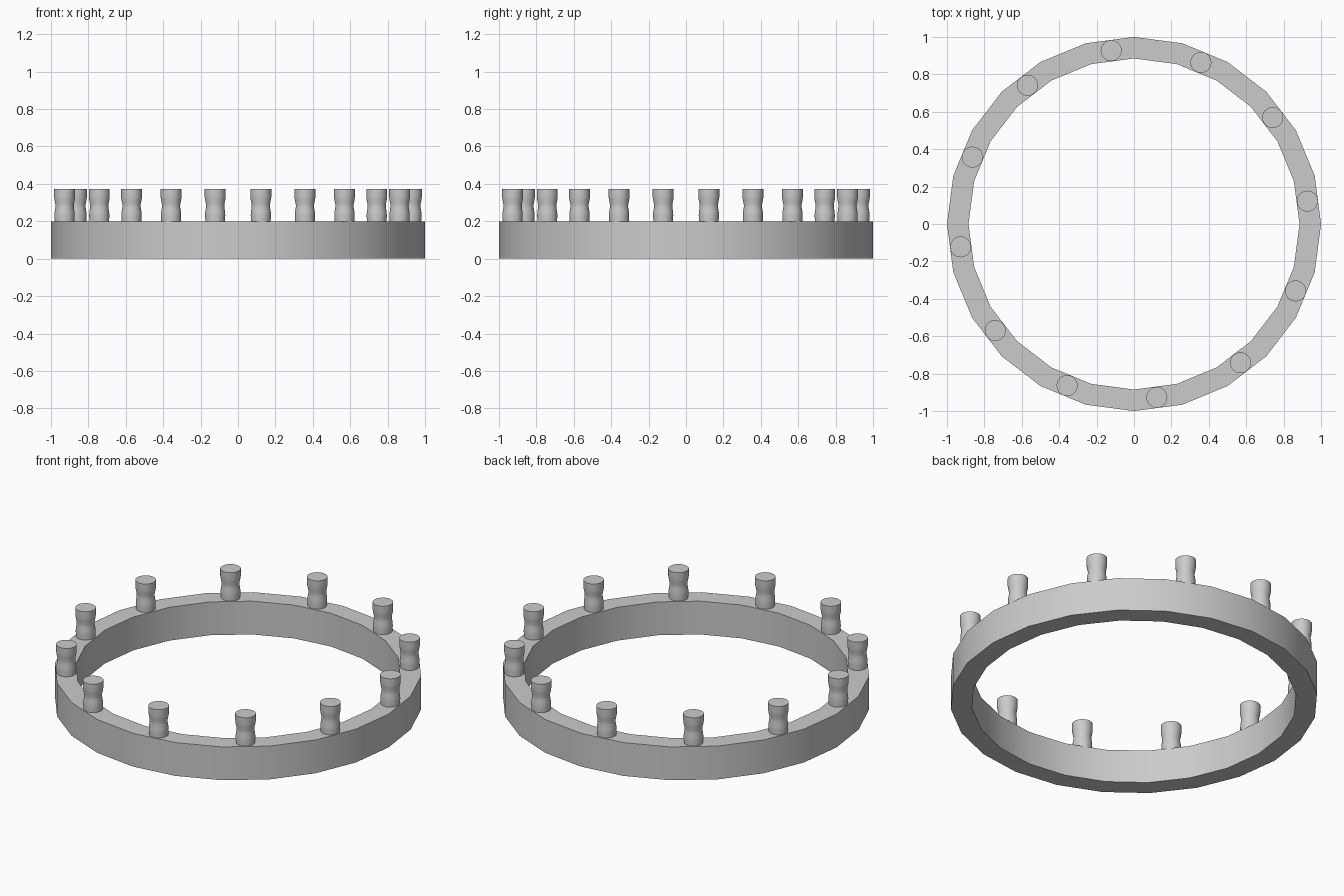
import bpy, math
from math import cos, sin, radians, tau

cube = bpy.data.objects.get("Cube")
if cube:
    bpy.data.objects.remove(cube)

grey = bpy.data.materials.new("plain_grey")
grey.use_nodes = True
colour = (0.6, 0.6, 0.6, 1)
grey.diffuse_color = colour
grey.node_tree.nodes["Principled BSDF"].inputs["Base Color"].default_value = colour


def lathe(name, profile, sides, closed, location=(0, 0, 0)):
    """Spin an (r, z) profile about z; closed profiles loop, open ones get caps."""
    n = len(profile)
    verts = [(r * cos(tau * i / sides), r * sin(tau * i / sides), z)
             for r, z in profile for i in range(sides)]
    faces = []
    for k in range(n if closed else n - 1):
        a, b = k * sides, (k + 1) % n * sides
        for i in range(sides):
            j = (i + 1) % sides
            faces.append((a + i, a + j, b + j, b + i))
    if not closed:
        faces.append(tuple(reversed(range(sides))))
        faces.append(tuple(range((n - 1) * sides, n * sides)))
    mesh = bpy.data.meshes.new(name)
    mesh.from_pydata(verts, [], faces)
    mesh.materials.append(grey)
    obj = bpy.data.objects.new(name, mesh)
    obj.location = location
    bpy.context.collection.objects.link(obj)
    bpy.ops.object.select_all(action='DESELECT')
    obj.select_set(True)
    bpy.context.view_layer.objects.active = obj
    bpy.ops.object.shade_smooth_by_angle(angle=radians(35))
    return obj


# Flat-topped band with a rectangular section
lathe("ring_band", [(1, 0), (1, 0.2), (0.885, 0.2), (0.885, 0)], 24, True)

# Waisted pegs standing evenly around the band
peg_profile = [(0.052, 0.19), (0.054, 0.23), (0.053, 0.25), (0.049, 0.275),
               (0.049, 0.29), (0.054, 0.315), (0.056, 0.33), (0.056, 0.372)]
for i in range(12):
    a = radians(7.5 + 30 * i)
    lathe(f"peg_{i + 1}", peg_profile, 32, False,
          (0.935 * cos(a), 0.935 * sin(a), 0))
